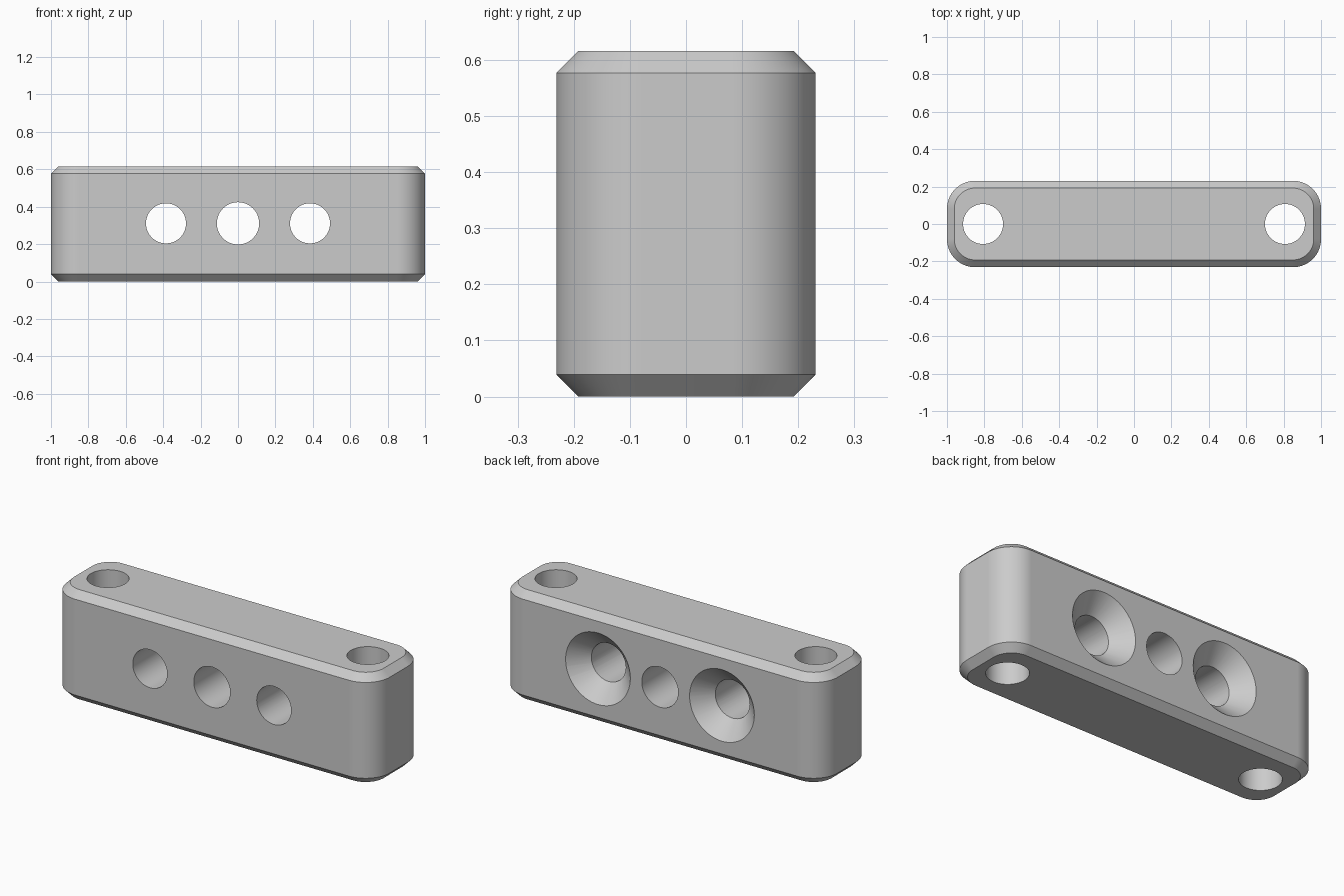
import bpy, bmesh
from math import sin, cos, pi
from mathutils import Matrix, Vector

old = bpy.data.objects.get("Cube")
if old:
    bpy.data.objects.remove(old, do_unlink=True)

HALF_X, HALF_Y, HEIGHT = 1.0, 0.231, 0.616
CORNER, CHAMFER = 0.15, 0.039
MID_Z = HEIGHT / 2 + 0.003

grey = bpy.data.materials.new("plain grey")
grey.use_nodes = True
colour = (0.6, 0.6, 0.6, 1)
grey.diffuse_color = colour
grey.node_tree.nodes["Principled BSDF"].inputs["Base Color"].default_value = colour


def make_object(name, bm):
    bmesh.ops.recalc_face_normals(bm, faces=bm.faces)
    mesh = bpy.data.meshes.new(name)
    bm.to_mesh(mesh)
    bm.free()
    mesh.materials.append(grey)
    obj = bpy.data.objects.new(name, mesh)
    bpy.context.collection.objects.link(obj)
    return obj


def rounded_ring(bm, inset, z, steps=16):
    """Rounded rectangle outline, shrunk evenly by inset."""
    ring = []
    for quarter, (sx, sy) in enumerate([(1, 1), (-1, 1), (-1, -1), (1, -1)]):
        for i in range(steps + 1):
            a = (quarter + i / steps) * pi / 2
            r = CORNER - inset
            ring.append(bm.verts.new((sx * (HALF_X - CORNER) + r * cos(a),
                                      sy * (HALF_Y - CORNER) + r * sin(a), z)))
    return ring


def cutter(name, start, end, r1, r2):
    """Round cutter running from start to end."""
    start, end = Vector(start), Vector(end)
    axis = end - start
    turn = axis.to_track_quat('Z', 'Y').to_matrix().to_4x4()
    bm = bmesh.new()
    bmesh.ops.create_cone(bm, cap_ends=True, segments=64, radius1=r1, radius2=r2,
                          depth=axis.length,
                          matrix=Matrix.Translation((start + end) / 2) @ turn)
    obj = make_object(name, bm)
    obj.hide_render = True
    return obj


# Block: rounded outline lofted with a chamfer at top and bottom
bm = bmesh.new()
rings = [rounded_ring(bm, inset, z) for inset, z in
         [(CHAMFER, 0), (0, CHAMFER), (0, HEIGHT - CHAMFER), (CHAMFER, HEIGHT)]]
for low, high in zip(rings, rings[1:]):
    for i in range(len(low)):
        j = (i + 1) % len(low)
        bm.faces.new((low[i], low[j], high[j], high[i]))
bm.faces.new(rings[0])
bm.faces.new(rings[-1])
block = make_object("mounting_block", bm)

# Holes: three front to back, one upright at each end, two countersinks at the back
cutters = [cutter("centre_hole", (0, -0.4, MID_Z), (0, 0.4, MID_Z), 0.113, 0.113)]
for side, s in (("left", 1), ("right", -1)):
    x = 0.385 * s
    cutters += [
        cutter(side + "_screw_hole", (x, -0.4, MID_Z), (x, 0.4, MID_Z), 0.107, 0.107),
        cutter(side + "_countersink", (x, 0.127, MID_Z), (x, 0.251, MID_Z), 0.097, 0.221),
        cutter(side + "_end_hole", (0.807 * s, 0, -0.2), (0.807 * s, 0, 0.8), 0.107, 0.107),
    ]

bpy.ops.object.select_all(action='DESELECT')
block.select_set(True)
bpy.context.view_layer.objects.active = block
for tool in cutters:
    cut = block.modifiers.new(tool.name, 'BOOLEAN')
    cut.operation = 'DIFFERENCE'
    cut.solver = 'EXACT'
    cut.object = tool
    bpy.ops.object.modifier_apply(modifier=cut.name)
    bpy.data.objects.remove(tool, do_unlink=True)

# Smooth corners and bores, crisp edges, flat walls
bpy.ops.object.shade_smooth_by_angle(angle=pi / 6)
normals = block.modifiers.new("even_shading", 'WEIGHTED_NORMAL')
normals.keep_sharp = True
